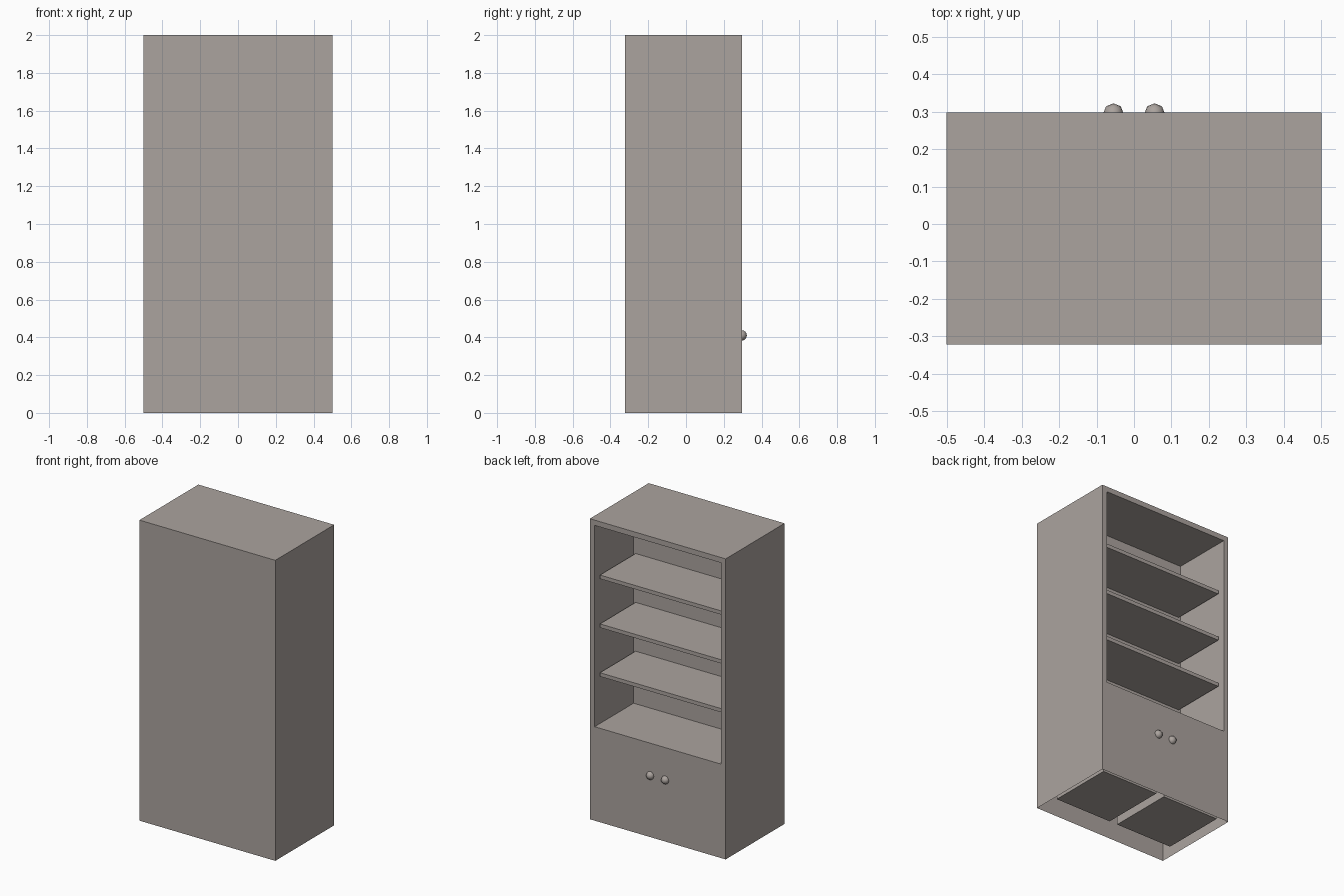
import bpy
import bmesh
from mathutils import Matrix, Vector

if "Cube" in bpy.data.objects:
    bpy.data.objects.remove(bpy.data.objects["Cube"], do_unlink=True)

WIDTH, HEIGHT = 1.0, 2.0
BACK, FACE = -0.322, 0.297          # outer back and open face, along y
FRAME = 0.05
NICHE_BOTTOM, NICHE_DEPTH = 0.625, 0.41
INNER = WIDTH / 2 - FRAME
NICHE_BACK = FACE - NICHE_DEPTH

paint = bpy.data.materials.new("warm_grey_paint")
paint.use_nodes = True
grey = (0.41, 0.37, 0.345, 1.0)
paint.diffuse_color = grey
paint.node_tree.nodes["Principled BSDF"].inputs["Base Color"].default_value = grey


def finish(name, bm):
    """Turn a bmesh into a painted object."""
    mesh = bpy.data.meshes.new(name)
    bm.to_mesh(mesh)
    bm.free()
    mesh.materials.append(paint)
    obj = bpy.data.objects.new(name, mesh)
    bpy.context.collection.objects.link(obj)
    return obj


def box_mesh(low, high):
    """Box between two opposite corners."""
    low, high = Vector(low), Vector(high)
    bm = bmesh.new()
    place = Matrix.Translation((low + high) / 2) @ Matrix.Diagonal((high - low).to_4d())
    bmesh.ops.create_cube(bm, size=1, matrix=place)
    bm.normal_update()
    return bm


def face_towards(bm, direction):
    return max(bm.faces, key=lambda f: f.normal.dot(Vector(direction)))


# Cabinet: thin shell, open underneath, with the shelf niche sunk into one side
bm = box_mesh((-WIDTH / 2, BACK, 0), (WIDTH / 2, FACE, HEIGHT))
bmesh.ops.delete(bm, geom=[face_towards(bm, (0, 0, -1))], context="FACES_ONLY")
opening = face_towards(bm, (0, 1, 0))
bmesh.ops.inset_individual(bm, faces=[opening], thickness=FRAME)
for v in opening.verts:
    if v.co.z < HEIGHT / 2:
        v.co.z = NICHE_BOTTOM
sunk = bmesh.ops.extrude_discrete_faces(bm, faces=[opening])["faces"][0]
bmesh.ops.translate(bm, verts=sunk.verts, vec=(0, -NICHE_DEPTH, 0))
finish("cabinet", bm)

# Shelves
for i, z in enumerate((0.95, 1.275, 1.6)):
    finish(f"shelf_{i + 1}", box_mesh((-INNER, NICHE_BACK, z),
                                      (INNER, FACE - 0.035, z + 0.025)))

# Cupboard compartments and their knobs
for side, sign in (("left", 1), ("right", -1)):
    xs = sorted((sign * 0.03, sign * INNER))
    finish(f"{side}_compartment", box_mesh((xs[0], -0.195, 0.025),
                                           (xs[1], FACE - FRAME, 0.575)))
    bm = bmesh.new()
    bmesh.ops.create_uvsphere(bm, u_segments=8, v_segments=8, radius=0.0275,
                              matrix=Matrix.Translation((sign * 0.055, FACE - 0.0025, 0.41)))
    for f in bm.faces:
        f.smooth = True
    finish(f"{side}_knob", bm)
